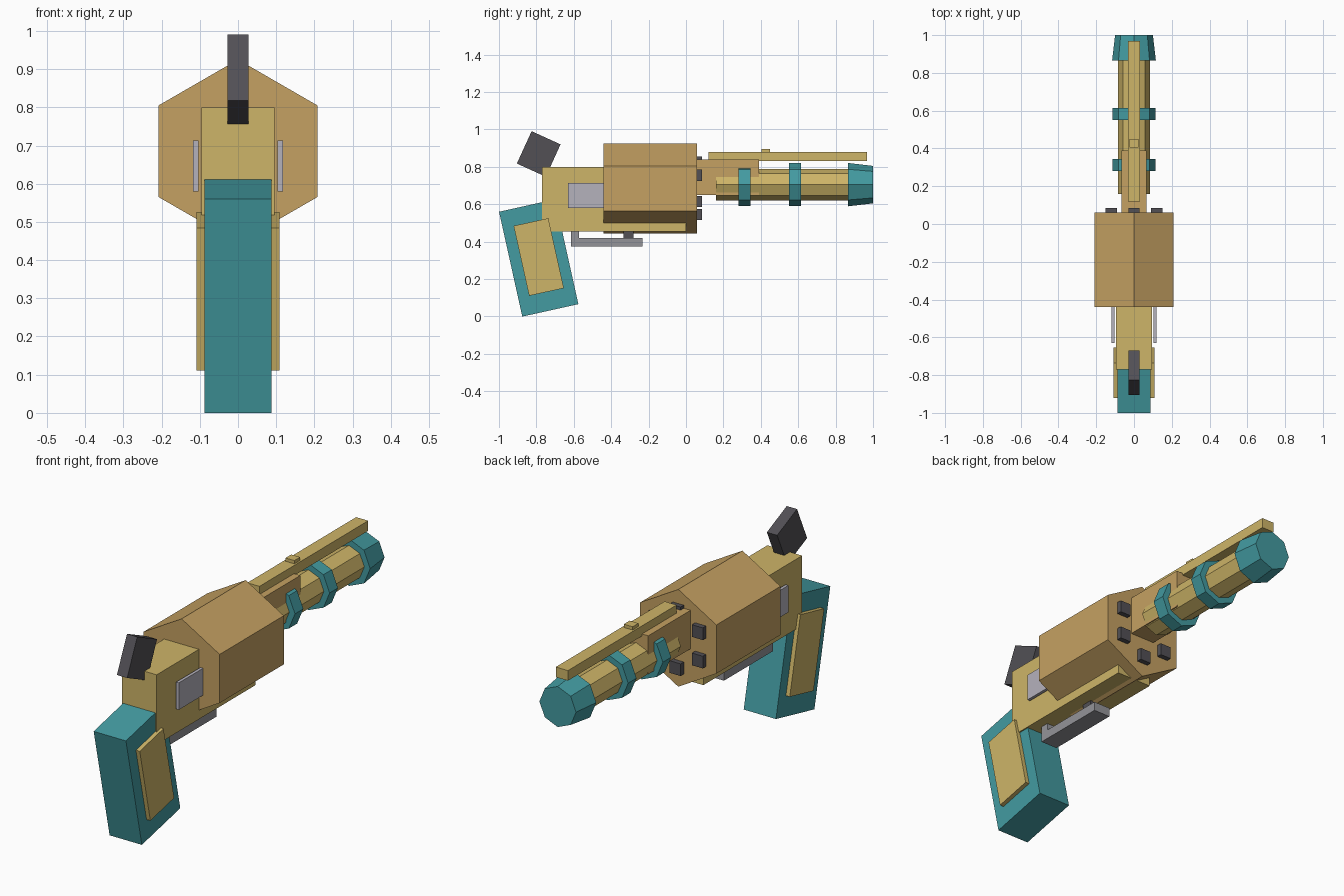
import bpy
from math import radians, cos, sin, pi
from mathutils import Matrix, Vector

if "Cube" in bpy.data.objects:
    bpy.data.objects.remove(bpy.data.objects["Cube"], do_unlink=True)


def material(name, rgb):
    """Flat material from 0-255 display values."""
    linear = [((c / 255 + 0.055) / 1.055) ** 2.4 for c in rgb] + [1]
    mat = bpy.data.materials.new(name)
    mat.use_nodes = True
    mat.diffuse_color = linear
    mat.node_tree.nodes["Principled BSDF"].inputs["Base Color"].default_value = linear
    return mat


brass = material("brass", (206, 181, 104))
bronze = material("bronze", (197, 161, 98))
teal = material("teal", (67, 155, 161))
dark = material("dark steel", (82, 80, 85))
steel = material("steel", (148, 148, 153))
silver = material("silver", (181, 178, 188))


def finish(name, mat):
    obj = bpy.context.object
    obj.name = obj.data.name = name
    obj.data.materials.append(mat)
    return obj


def box(name, mat, x, y, z, tilt=0):
    """Box from axis ranges, optionally tilted about x through its centre."""
    ranges = (x, y, z)
    centre = Vector([(a + b) / 2 for a, b in ranges])
    size = Vector([b - a for a, b in ranges])
    bpy.ops.mesh.primitive_cube_add(size=1)
    obj = finish(name, mat)
    obj.data.transform(Matrix.Translation(centre)
                       @ Matrix.Rotation(radians(tilt), 4, "X")
                       @ Matrix.Diagonal(size).to_4x4())
    return obj


def centred(name, mat, width, y, z, length, height, tilt):
    return box(name, mat, (-width, width), (y - length / 2, y + length / 2),
               (z - height / 2, z + height / 2), tilt)


def prism(name, mat, sides, y, z, r_back, r_front):
    """Prism along y with corners straight up and down."""
    bpy.ops.mesh.primitive_cone_add(vertices=sides, radius1=r_back, radius2=r_front,
                                    depth=y[1] - y[0])
    obj = finish(name, mat)
    obj.data.transform(Matrix.Translation((0, (y[0] + y[1]) / 2, z))
                       @ Matrix.Rotation(-pi / 2, 4, "X"))
    return obj


# Body: frame and six-sided drum
DRUM_Z, BARREL_Z = 0.685, 0.705
box("frame", brass, (-0.095, 0.095), (-0.77, 0), (0.455, 0.8))
prism("drum", bronze, 6, (-0.44, 0.06), DRUM_Z, 0.24, 0.24)

# Chamber studs on the drum's front face
for i in range(6):
    a = pi / 2 + i * pi / 3
    x, z = 0.14 * cos(a), DRUM_Z + 0.14 * sin(a)
    box(f"drum_stud_{i + 1}", dark, (x - 0.03, x + 0.03), (0.05, 0.085), (z - 0.03, z + 0.03))

# Barrel with its mount, rings, muzzle and top rail
prism("barrel", brass, 8, (0.16, 0.9), BARREL_Z, 0.084, 0.084)
box("barrel_mount", bronze, (-0.067, 0.067), (0.05, 0.39), (0.65, 0.84))
for name, y in (("rear_ring", 0.28), ("front_ring", 0.55)):
    prism(name, teal, 8, (y, y + 0.065), BARREL_Z, 0.115, 0.115)
prism("muzzle", teal, 8, (0.865, 1), BARREL_Z, 0.116, 0.1)
box("top_rail", brass, (-0.033, 0.033), (0.12, 0.968), (0.83, 0.88))
box("sight", brass, (-0.024, 0.024), (0.405, 0.45), (0.87, 0.896))

# Grip with raised side panels
centred("grip", teal, 0.088, -0.7875, 0.313, 0.307, 0.574, 12.5)
centred("grip_panels", brass, 0.109, -0.7875, 0.318, 0.19, 0.383, 12.5)

# Hammer
centred("hammer", dark, 0.028, -0.7875, 0.869, 0.17, 0.19, -24.5)

# Side plates
for name, s in (("left_plate", 1), ("right_plate", -1)):
    box(name, silver, sorted((s * 0.103, s * 0.118)), (-0.63, -0.42), (0.58, 0.713))

# Trigger guard and trigger
box("guard_bar", steel, (-0.045, 0.045), (-0.615, -0.232), (0.375, 0.42))
box("guard_post", steel, (-0.045, 0.045), (-0.615, -0.573), (0.42, 0.46))
box("trigger", dark, (-0.028, 0.028), (-0.335, -0.28), (0.415, 0.46))
